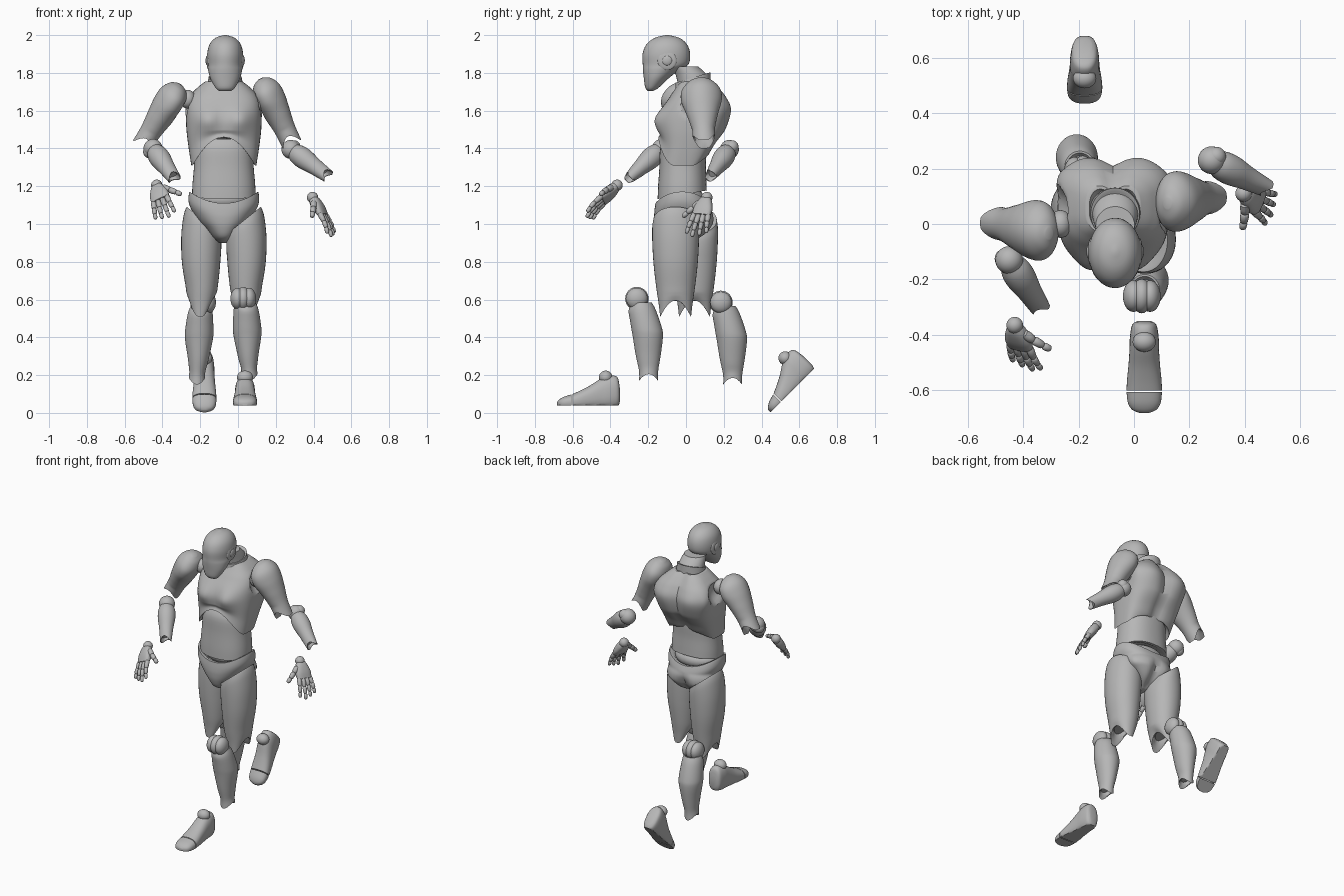
import bpy
import bmesh
from math import cos, sin, pi, exp, sqrt, radians
from mathutils import Matrix, Vector

if "Cube" in bpy.data.objects:
    bpy.data.objects.remove(bpy.data.objects["Cube"], do_unlink=True)

grey = bpy.data.materials.new("matte grey")
grey.use_nodes = True
tone = (0.47, 0.47, 0.47, 1)
grey.diffuse_color = tone
grey.node_tree.nodes["Principled BSDF"].inputs["Base Color"].default_value = tone
parts = []
MID = -0.075  # body centre line
HEAD = -0.068  # head centre line
SIDES = (("left", 1), ("right", -1))


def clamp(value):
    return max(0.0, min(1.0, value))


def finish(name, bm, matrix):
    bmesh.ops.recalc_face_normals(bm, faces=bm.faces)
    bm.transform(matrix)
    mesh = bpy.data.meshes.new(name)
    bm.to_mesh(mesh)
    bm.free()
    mesh.materials.append(grey)
    obj = bpy.data.objects.new(name, mesh)
    bpy.context.collection.objects.link(obj)
    parts.append(obj)


def spline(a, b, c, d, t):
    return [0.5 * (2 * q + (r - p) * t + (2 * p - 5 * q + 4 * r - s) * t * t
                   + (3 * q - p - 3 * r + s) * t ** 3) for p, q, r, s in zip(a, b, c, d)]


def loft(name, rings, matrix=Matrix(), hollow=(0, 0), warp=None, power=2, sides=36, steps=4):
    """Skin smooth rings (x, y, z, radius x, radius y); hollow ends get a recessed rim."""
    last = len(rings) - 1
    path = [spline(rings[max(i - 1, 0)], rings[i], rings[i + 1], rings[min(i + 2, last)], k / steps)
            for i in range(last) for k in range(steps)] + [list(rings[last])]
    way = 1 if rings[last][2] > rings[0][2] else -1

    def rim(ring, depth):
        x, y, z, rx, ry = ring
        return [[x, y, z + depth, rx * 0.7, ry * 0.7], [x, y, z, rx * 0.88, ry * 0.88]]
    if hollow[0]:
        path = rim(path[0], way * hollow[0]) + path
    if hollow[1]:
        path += rim(path[-1], -way * hollow[1])[::-1]
    bm = bmesh.new()
    loops = []
    for x, y, z, rx, ry in path:
        loop = []
        for k in range(sides):
            c, s = cos(2 * pi * k / sides), sin(2 * pi * k / sides)
            cx = abs(c) ** (2 / power) * (1 if c > 0 else -1)
            sy = abs(s) ** (2 / power) * (1 if s > 0 else -1)
            loop.append(bm.verts.new((x + cx * rx, y + sy * ry, z)))
        loops.append(loop)
    for low, high in zip(loops, loops[1:]):
        for k in range(sides):
            n = (k + 1) % sides
            bm.faces.new((low[k], low[n], high[n], high[k]))
    bm.faces.new(loops[0])
    bm.faces.new(loops[-1])
    if warp:
        for v in bm.verts:
            warp(v.co)
    finish(name, bm, matrix)


def ball(name, centre, radii):
    bm = bmesh.new()
    bmesh.ops.create_uvsphere(bm, u_segments=28, v_segments=16, radius=1)
    finish(name, bm, Matrix.Translation(centre) @ Matrix.Diagonal((*radii, 1)))


def frame(start, along, side):
    """Matrix with local z along the limb and local x near the given side."""
    z = Vector(along).normalized()
    y = z.cross(Vector(side)).normalized()
    x = y.cross(z)
    return Matrix.Translation(start) @ Matrix((x, y, z)).transposed().to_4x4()


# Head, ear discs and neck
loft("head", [(HEAD, -0.187, 1.705, 0.032, 0.015), (HEAD, -0.18, 1.722, 0.052, 0.036),
              (HEAD, -0.158, 1.77, 0.078, 0.065), (HEAD, -0.132, 1.815, 0.09, 0.096),
              (HEAD, -0.108, 1.845, 0.093, 0.121), (HEAD, -0.104, 1.9, 0.095, 0.126),
              (HEAD, -0.102, 1.95, 0.083, 0.108), (HEAD, -0.1, 1.985, 0.052, 0.066),
              (HEAD, -0.1, 2.0, 0.006, 0.008)])
for label, s in SIDES:
    for title, radius, out in (("ear_ring", 0.05, 0.088), ("ear_button", 0.026, 0.094)):
        ball(f"{label}_{title}", (HEAD + s * out, -0.1, 1.865), (0.01, radius, radius))
loft("neck", [(HEAD, 0.05, 1.68, 0.085, 0.085), (HEAD, 0.045, 1.74, 0.085, 0.088),
              (HEAD, 0.028, 1.79, 0.08, 0.083), (HEAD, -0.005, 1.835, 0.07, 0.068)])


def neck_tilt(co):
    co.z += 0.3 * (co.y - 0.035)


loft("neck_collar", [(HEAD, 0.037, 1.72, 0.096, 0.094), (HEAD, 0.037, 1.775, 0.088, 0.093)],
     hollow=(0.01, 0.01), warp=neck_tilt)


# Chest: arched lower rim, chest muscles, shoulder blades, spine groove and arm sockets
def shape_chest(co):
    dx = co.x - MID
    arch = 0.15 if co.y < 0.02 else 0.15 - 0.1 * clamp((co.y - 0.02) / 0.1)
    co.z += arch * clamp((1.5 - co.z) / 0.19) * clamp(1 - (dx / 0.165) ** 2)
    if co.y < 0.03:
        co.y -= 0.036 * exp(-((abs(dx) - 0.085) / 0.065) ** 2 - ((co.z - 1.55) / 0.06) ** 2)
    if co.y > 0.1:
        blade = exp(-((co.z - 1.62) / 0.09) ** 2)
        dx *= 1 + 0.16 * blade * clamp((co.y - 0.1) / 0.08)
        co.x = MID + dx
        co.y += 0.015 * blade * exp(-((abs(dx) - 0.11) / 0.07) ** 2) - 0.022 * exp(-(dx / 0.035) ** 2)
    reach = 0.01 - (co.y - 0.05) ** 2 - (co.z - 1.645) ** 2
    if reach > 0:
        limit = 0.25 - sqrt(reach)
        co.x = MID + max(-limit, min(limit, dx))


loft("chest", [(MID, -0.015, 1.31, 0.172, 0.13), (MID, 0.01, 1.4, 0.186, 0.145),
               (MID, 0.035, 1.5, 0.198, 0.175), (MID, 0.052, 1.6, 0.2, 0.178),
               (MID, 0.06, 1.67, 0.185, 0.148), (MID, 0.06, 1.72, 0.142, 0.115),
               (MID, 0.055, 1.755, 0.098, 0.09)],
     hollow=(0.06, 0.03), warp=shape_chest, power=2.8, sides=64, steps=7)


# Abdomen, waist and hips
def waist_slope(co):
    co.z += 0.18 * (co.y + 0.02) * clamp((1.3 - co.z) / 0.15)


loft("abdomen", [(MID, -0.015, 1.45, 0.13, 0.1), (MID, -0.015, 1.4, 0.152, 0.122),
                 (MID, -0.018, 1.3, 0.158, 0.123), (MID, -0.02, 1.21, 0.166, 0.128),
                 (MID, -0.02, 1.155, 0.168, 0.13)],
     hollow=(0, 0.02), warp=waist_slope, power=2.3, sides=48)
ball("waist_joint", (MID, -0.015, 1.13), (0.148, 0.115, 0.07))


def shape_hips(co):
    dx = co.x - MID
    co.z += 0.06 * (dx / 0.18) ** 2 * clamp((co.z - 1.0) / 0.1)
    if co.y > 0:
        low = clamp((1.07 - co.z) / 0.07)
        co.x += 0.5 * dx * clamp(co.y / 0.08) * low
        co.y += low * (0.012 - 0.035 * exp(-(dx / 0.025) ** 2)) * clamp(co.y / 0.06)


loft("hips", [(MID, -0.02, 1.11, 0.182, 0.142), (MID, -0.015, 1.07, 0.186, 0.152),
              (MID, -0.012, 1.03, 0.153, 0.156), (MID, -0.015, 0.98, 0.1, 0.145),
              (MID, -0.025, 0.93, 0.057, 0.11), (MID, -0.03, 0.9, 0.025, 0.05)],
     hollow=(0.025, 0), warp=shape_hips, power=2.2, sides=48, steps=6)


# Legs: thigh, knee discs, shin and foot, each set apart from the next
def build_foot(label, matrix):
    place = matrix @ frame((0, 0, 0), (0, -1, 0), (1, 0, 0))

    def flat_sole(co):
        co.y = max(co.y, 0)
    loft(label + "_foot", [(0, 0.055, 0, 0.025, 0.035), (0, 0.07, 0.014, 0.044, 0.08),
                           (0, 0.068, 0.06, 0.052, 0.088), (0, 0.06, 0.1, 0.053, 0.082),
                           (0, 0.04, 0.16, 0.057, 0.064), (0, 0.026, 0.21, 0.062, 0.052),
                           (0, 0.018, 0.25, 0.064, 0.042)], place, (0, 0.008), flat_sole, 2.4)
    loft(label + "_toes", [(0, 0.017, 0.255, 0.064, 0.041), (0, 0.013, 0.295, 0.059, 0.033),
                           (0, 0.01, 0.32, 0.043, 0.022), (0, 0.008, 0.332, 0.015, 0.01)],
         place, (0.008, 0), flat_sole, 2.4)
    ball(label + "_ankle", matrix @ Vector((0, -0.075, 0.148)), (0.042, 0.036, 0.036))


def build_leg(label, s, thigh_y, knee):
    hip = MID + s * 0.12

    def shape_thigh(co):
        co.z += s * 0.8 * (co.x - hip) * clamp((co.z - 0.82) / 0.2)
        bow = clamp(1 - ((co.y - thigh_y) / 0.08) ** 2)
        co.z += 0.085 * bow * clamp((0.64 - co.z) / 0.13)
    loft(label + "_thigh", [(hip - s * 0.012, thigh_y, 1.03, 0.088, 0.118),
                            (hip - s * 0.006, thigh_y, 0.98, 0.1, 0.124),
                            (hip, thigh_y, 0.89, 0.106, 0.123),
                            (hip, thigh_y, 0.78, 0.1, 0.116),
                            (hip - s * 0.003, thigh_y, 0.66, 0.084, 0.102),
                            (hip, thigh_y, 0.58, 0.073, 0.09),
                            (hip + s * 0.005, thigh_y, 0.51, 0.058, 0.082)],
         hollow=(0.02, 0.05), warp=shape_thigh, power=2.1, steps=6)
    for part, offset, radius in (("inner", -0.03, 0.057), ("middle", 0, 0.062), ("outer", 0.03, 0.057)):
        ball(f"{label}_knee_{part}", knee + Vector((s * offset, 0, 0)), (0.038, radius, radius))

    def shape_shin(co):
        co.z += 0.035 * clamp((-0.33 - co.z) / 0.1) * clamp(1 - ((co.y - 0.062) / 0.05) ** 2)
        if co.z > -0.1:
            co.z -= 0.6 * max(0, -co.y) * clamp((co.z + 0.1) / 0.08)
    loft(label + "_shin", [(s * 0.01, 0.02, -0.02, 0.055, 0.058), (s * 0.015, 0.028, -0.06, 0.066, 0.072),
                           (s * 0.02, 0.05, -0.15, 0.075, 0.081), (s * 0.022, 0.058, -0.2, 0.073, 0.08),
                           (s * 0.025, 0.06, -0.3, 0.055, 0.066), (s * 0.03, 0.062, -0.38, 0.043, 0.051),
                           (s * 0.032, 0.062, -0.435, 0.043, 0.05)],
         Matrix.Translation(knee), (0.015, 0.03), shape_shin)


build_leg("left", 1, -0.055, Vector((0.028, -0.26, 0.605)))
build_leg("right", -1, 0.045, Vector((-0.185, 0.185, 0.585)))
build_foot("left", Matrix.Translation((0.037, -0.35, 0.04)))
build_foot("right", Matrix.Translation((-0.178, 0.683, 0.238)) @ Matrix.Rotation(radians(45), 4, "X"))


# Arms: shoulder with upper arm, elbow and forearm
def build_arm(label, s, shoulder, upper_end, elbow, wrist):
    def shape_upper(co):
        inward = min(-s * co.x, 0.07)
        co.x = -s * inward
        co.y *= 1 + 2 * inward * clamp((0.22 - co.z) / 0.1)
        co.z -= 0.05 * clamp((co.z - 0.28) / 0.08) * clamp(1 - (co.x / 0.05) ** 2)
    loft(label + "_upper_arm", [(0, 0, -0.005, 0.015, 0.02), (0, 0, 0.015, 0.05, 0.065),
                                (0, 0, 0.06, 0.076, 0.102), (0, 0, 0.12, 0.08, 0.106),
                                (0, 0, 0.2, 0.07, 0.084), (0, 0, 0.29, 0.057, 0.062),
                                (0, 0, 0.38, 0.054, 0.06)],
         frame(shoulder, upper_end - shoulder, (1, 0, 0)), (0, 0.04), shape_upper, steps=6)
    ball(label + "_elbow", elbow, (0.05, 0.05, 0.05))
    arm = wrist - elbow
    ball(label + "_elbow_cap", elbow + arm.orthogonal().normalized() * 0.025, (0.035, 0.035, 0.035))

    def wrist_notch(co):
        co.z -= 0.025 * clamp((co.z - 0.2) / 0.06) * clamp(1 - (co.x / 0.03) ** 2)
    loft(label + "_forearm", [(0, 0, 0.015, 0.04, 0.042), (0, 0, 0.05, 0.053, 0.053),
                              (0, 0, 0.1, 0.055, 0.054), (0, 0, 0.17, 0.045, 0.042),
                              (0, 0, 0.265, 0.036, 0.031)],
         frame(elbow, arm, (1, 0, 0)), (0.01, 0.025), wrist_notch)


build_arm("left", 1, Vector((0.122, 0.075, 1.765)), Vector((0.302, 0.1, 1.39)),
          Vector((0.28, 0.23, 1.395)), Vector((0.495, 0.12, 1.24)))
build_arm("right", -1, Vector((-0.308, -0.034, 1.735)), Vector((-0.5, 0.005, 1.43)),
          Vector((-0.45, -0.13, 1.4)), Vector((-0.33, -0.315, 1.23)))
ball("right_shoulder_joint", (-0.265, 0, 1.66), (0.042, 0.05, 0.05))
ball("left_shoulder_joint", (0.11, 0.05, 1.65), (0.042, 0.05, 0.05))


# Hands: wrist ball, palm and jointed digits
def build_digit(name, base, aim, lengths, radius, curl, matrix):
    point, aim = Vector(base), Vector(aim).normalized()
    for number, length in enumerate(lengths):
        r = radius * (1 - 0.12 * number)
        loft(f"{name}_joint_{number + 1}",
             [(0, 0, -0.003, r * 0.4, r * 0.4), (0, 0, 0.004, r, r),
              (0, 0, length - 0.006, r * 0.88, r * 0.88), (0, 0, length, r * 0.35, r * 0.35)],
             matrix @ frame(point, aim, (1, 0, 0.1)), sides=14, steps=2)
        point = point + aim * length
        aim = (aim + Vector((0, curl, 0))).normalized()


def build_hand(label, wrist, along, thumb_side, curl):
    place = frame(wrist, along, thumb_side)
    ball(label + "_wrist", wrist, (0.03, 0.03, 0.03))
    loft(label + "_palm", [(0, 0, 0.005, 0.026, 0.022), (0, 0, 0.03, 0.039, 0.028),
                           (0, 0, 0.075, 0.052, 0.027), (0, 0, 0.115, 0.05, 0.018)], place, power=2.5)
    for number, title in enumerate(("little", "ring", "middle", "index")):
        x = number - 1.5
        size = 1 - 0.09 * abs(number - 2)
        build_digit(f"{label}_{title}_finger", (x * 0.026, 0, 0.113 - 0.004 * abs(x)), (x * 0.1, 0, 1),
                    [size * 0.055, size * 0.043, size * 0.035], 0.0145, curl, place)
    build_digit(label + "_thumb", (0.03, 0, 0.035), (0.7, curl, 0.7), (0.045, 0.042, 0.032), 0.018,
                curl * 0.5, place)


build_hand("left", Vector((0.395, 0.11, 1.14)), (0.12, -0.065, -0.2), (-0.35, -0.9, 0.05), 0.15)
build_hand("right", Vector((-0.43, -0.365, 1.205)), (0.045, -0.18, -0.18), (0.9, -0.32, 0.3), -0.15)

# Smooth shading with sharp rims
bpy.ops.object.select_all(action="DESELECT")
for obj in parts:
    obj.select_set(True)
bpy.context.view_layer.objects.active = parts[0]
bpy.ops.object.shade_smooth_by_angle(angle=radians(40))
